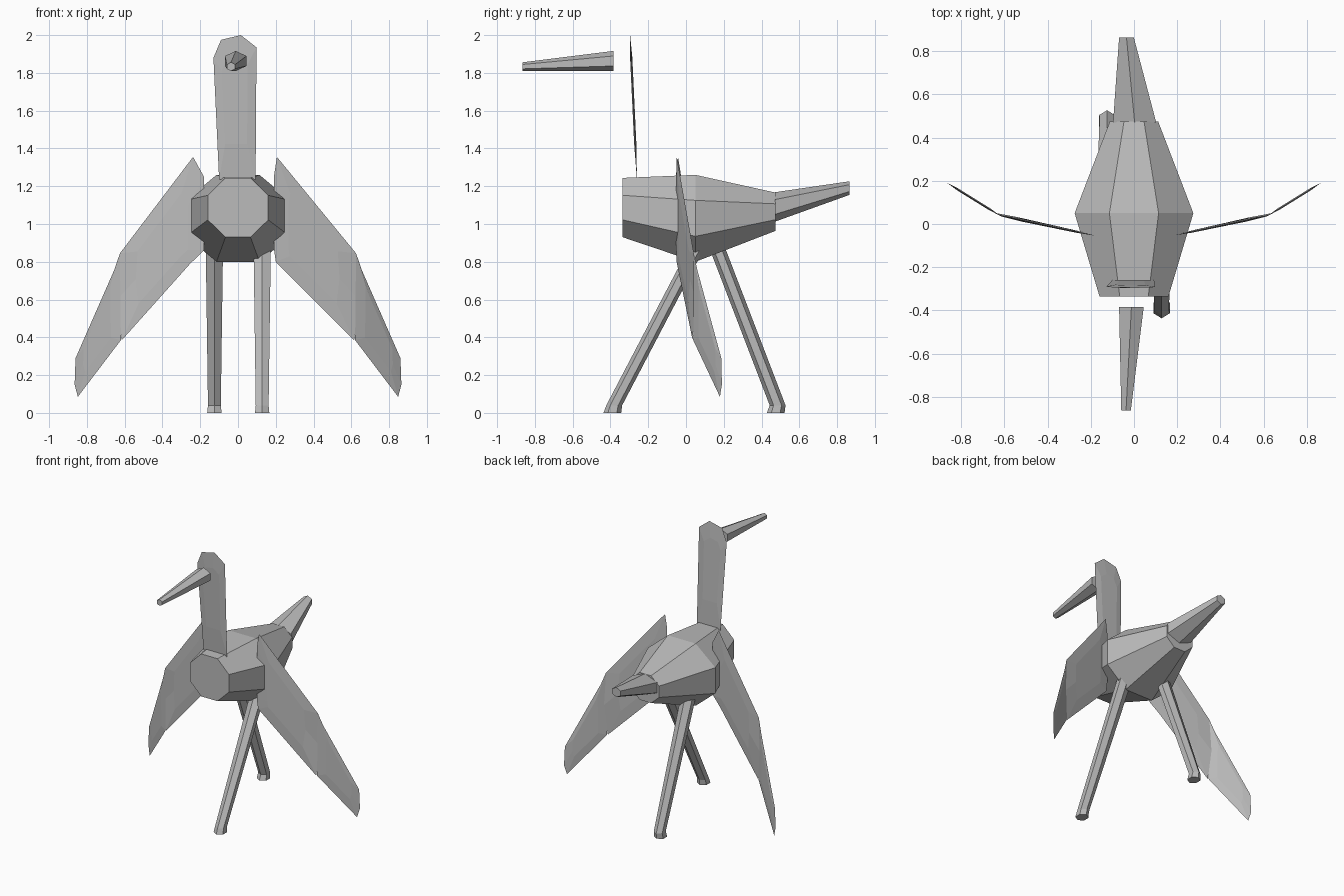
import bpy, math
from mathutils import Vector

cube = bpy.data.objects.get("Cube")
if cube:
    bpy.data.objects.remove(cube)

grey = bpy.data.materials.new("plain_grey")
grey.use_nodes = True
colour = (0.5, 0.5, 0.5, 1)
grey.diffuse_color = colour
grey.node_tree.nodes["Principled BSDF"].inputs["Base Color"].default_value = colour


def add(name, verts, faces):
    mesh = bpy.data.meshes.new(name)
    mesh.from_pydata(verts, [], faces)
    mesh.materials.append(grey)
    obj = bpy.data.objects.new(name, mesh)
    bpy.context.collection.objects.link(obj)
    # Point every face outwards
    bpy.context.view_layer.objects.active = obj
    obj.select_set(True)
    bpy.ops.object.mode_set(mode='EDIT')
    bpy.ops.mesh.select_all(action='SELECT')
    bpy.ops.mesh.normals_make_consistent(inside=False)
    bpy.ops.object.mode_set(mode='OBJECT')
    obj.select_set(False)
    return obj


def loft(name, rings, sides, phase, axis):
    """Capped tube through (centre, radius_x, radius_other) rings set across an axis."""
    verts = []
    for centre, rx, ro in rings:
        for i in range(sides):
            a = math.tau * i / sides + math.radians(phase)
            u, v = rx * math.cos(a), ro * math.sin(a)
            verts.append(Vector(centre) + Vector((u, 0, v) if axis == 'Y' else (u, v, 0)))
    faces = [tuple(range(sides)), tuple(range(len(verts) - sides, len(verts)))]
    for r in range(0, len(verts) - sides, sides):
        for i in range(sides):
            j = (i + 1) % sides
            faces.append((r + i, r + j, r + sides + j, r + sides + i))
    return add(name, verts, faces)


def blade(name, outline, thick):
    """Thin plate with sharp rim, swelling slightly towards its middle."""
    pts = [Vector(p) for p in outline]
    n = len(pts)
    mid = sum(pts, Vector()) / n
    normal = sum((pts[i].cross(pts[(i + 1) % n]) for i in range(n)), Vector()).normalized()
    inner = [p.lerp(mid, 0.4) for p in pts]
    verts = pts + [p + normal * thick / 2 for p in inner] + [p - normal * thick / 2 for p in inner]
    faces = [tuple(range(n, 2 * n)), tuple(range(2 * n, 3 * n))]
    for i in range(n):
        j = (i + 1) % n
        faces += [(i, j, n + j, n + i), (i, j, 2 * n + j, 2 * n + i)]
    return add(name, verts, faces)


# Body: eight-sided, widest in the middle
k = 1 / math.cos(math.pi / 8)
loft("body", [((0, -0.335, 1.087), 0.16 * k, 0.157 * k),
              ((0, 0.05, 1.03), 0.275 * k, 0.23 * k),
              ((0, 0.475, 1.065), 0.112 * k, 0.101 * k)], 8, 22.5, 'Y')

# Tail and beak: tapered six-sided spikes
h = 1 / math.cos(math.pi / 6)
loft("tail", [((0.003, 0.47, 1.09), 0.1 * h, 0.078),
              ((-0.035, 0.865, 1.19), 0.034 * h, 0.036)], 6, 30, 'Y')
loft("beak", [((-0.012, -0.385, 1.863), 0.057 * h, 0.053),
              ((-0.037, -0.865, 1.833), 0.022 * h, 0.023)], 6, 30, 'Y')

# Neck and head: one upright blade leaning forward
profile = [(-0.1, 1.235), (0.093, 1.235), (0.098, 1.935), (0.015, 2.0), (-0.09, 1.975), (-0.13, 1.88)]
blade("neck", [(x, -0.26 - (z - 1.24) * 0.047, z) for x, z in profile], 0.012)

# Legs: straight struts ending in short level feet, one striding forward
for name, x, top, ankle, toe in (("left_leg", 0.128, 0.07, -0.38, -0.39),
                                 ("right_leg", -0.125, 0.155, 0.485, 0.475)):
    loft(name, [((x, toe, 0), 0.038 * h, 0.047),
                ((x, ankle, 0.04), 0.034 * h, 0.042),
                ((x, top, 0.9), 0.046 * h, 0.042)], 6, 30, 'Z')


# Wings: drooping, folded backward at the elbow
def sweep(x):
    return -0.05 + (x - 0.2) * 0.2 + max(0, x - 0.61) * 0.42


roots = {"left": (1, [(0.2, 0.8), (0.19, 0.87), (0.19, 1.25), (0.206, 1.355)]),
         "right": (-1, [(0.253, 0.79), (0.18, 0.86), (0.18, 1.25), (0.238, 1.355)])}
elbow = [(0.625, 0.845), (0.64, 0.6), (0.615, 0.385)]
tip = [(0.62, 0.385), (0.848, 0.085), (0.865, 0.15), (0.86, 0.29), (0.655, 0.757), (0.625, 0.845)]
for side, (s, root) in roots.items():
    for part, shape in (("inner", root + elbow), ("outer", tip)):
        blade(f"{side}_wing_{part}", [(s * x, sweep(x), z) for x, z in shape], 0.01)
